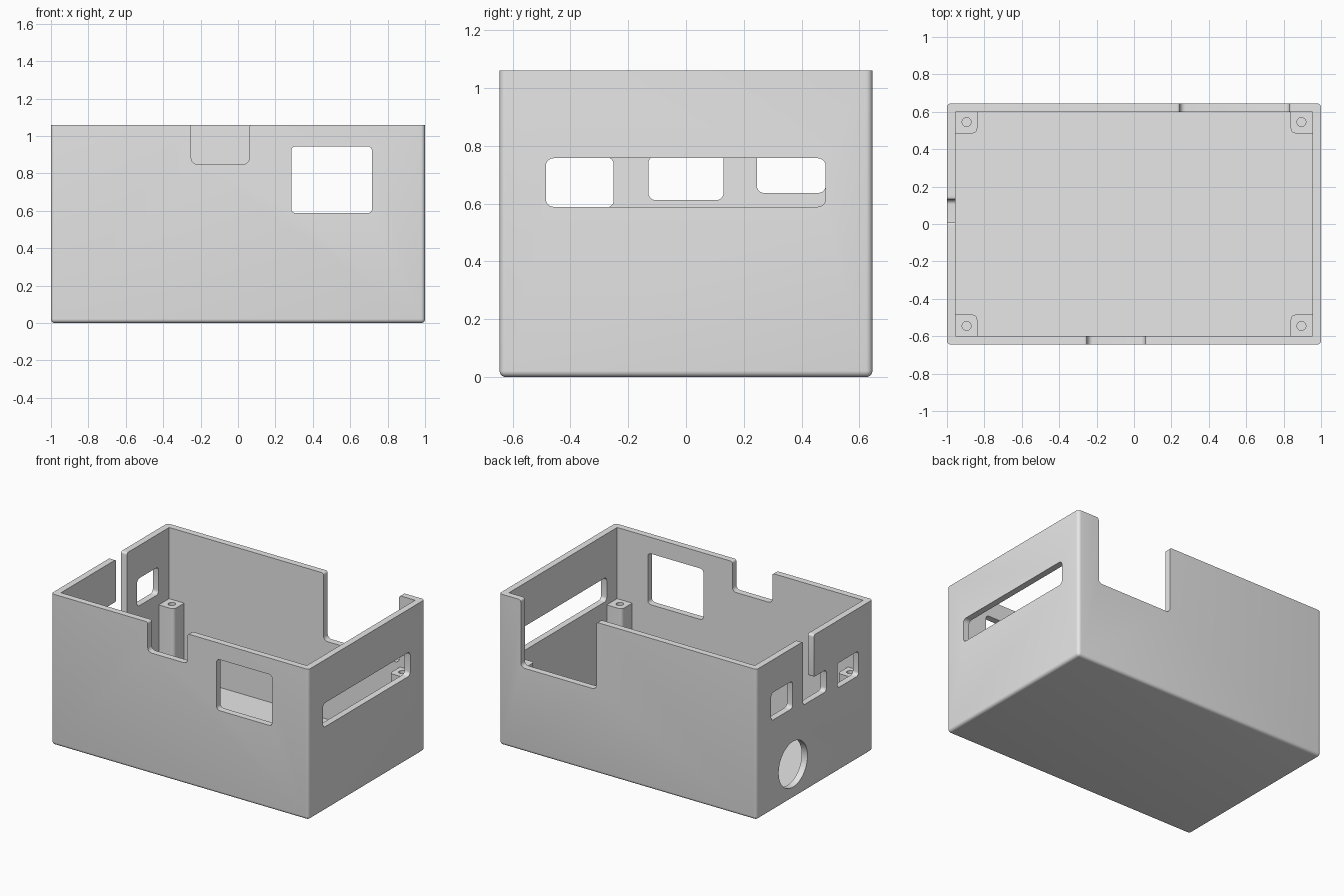
import bpy, bmesh, math
from mathutils import Vector

if "Cube" in bpy.data.objects:
    bpy.data.objects.remove(bpy.data.objects["Cube"])

W, D, H = 1.0, 0.645, 1.06      # half width, half depth, height
T, FLOOR = 0.045, 0.042         # wall and floor thickness
POST_TOP = 0.56

grey = bpy.data.materials.new("grey plastic")
grey.diffuse_color = (0.8, 0.8, 0.8, 1)
grey.use_nodes = True
grey.node_tree.nodes["Principled BSDF"].inputs["Base Color"].default_value = grey.diffuse_color


def finish(name, bm):
    bmesh.ops.recalc_face_normals(bm, faces=bm.faces[:])
    mesh = bpy.data.meshes.new(name)
    bm.to_mesh(mesh)
    bm.free()
    obj = bpy.data.objects.new(name, mesh)
    bpy.context.collection.objects.link(obj)
    mesh.materials.append(grey)
    return obj


def rounded(points, seg=6):
    """Turn (u, v, radius) corners into an outline with filleted corners."""
    out = []
    for i, (u, v, r) in enumerate(points):
        p = Vector((u, v))
        if r == 0:
            out.append(p)
            continue
        a = (Vector(points[i - 1][:2]) - p).normalized()
        b = (Vector(points[(i + 1) % len(points)][:2]) - p).normalized()
        centre = p + (a + b) * r
        for k in range(seg + 1):
            t = math.pi / 2 * k / seg
            out.append(centre - b * r * math.cos(t) - a * r * math.sin(t))
    return out


def prism(name, outline, axis, lo, hi):
    """Extrude an outline along x (u=y, v=z), y (u=x, v=z) or z (u=x, v=y)."""
    place = {"x": lambda p, w: (w, p[0], p[1]),
             "y": lambda p, w: (p[0], w, p[1]),
             "z": lambda p, w: (p[0], p[1], w)}[axis]
    bm = bmesh.new()
    face = bm.faces.new([bm.verts.new(place(p, lo)) for p in outline])
    new = bmesh.ops.extrude_face_region(bm, geom=[face])["geom"]
    shift = Vector(place((0, 0), hi - lo))
    bmesh.ops.translate(bm, vec=shift,
                        verts=[g for g in new if isinstance(g, bmesh.types.BMVert)])
    return finish(name, bm)


def rect(u0, u1, v0, v1, r=0.0):
    return rounded([(u0, v0, r), (u1, v0, r), (u1, v1, r), (u0, v1, r)])


def notch(u0, u1, v, r=0.03, lip=0.015):
    """Opening through the rim: rounded floor corners and softened lips."""
    return rounded([(u0, v, r), (u1, v, r), (u1, H, lip), (u1 + 0.04, H, 0),
                    (u1 + 0.04, H + 0.1, 0), (u0 - 0.04, H + 0.1, 0),
                    (u0 - 0.04, H, 0), (u0, H, lip)])


def circle(u, v, r, n):
    return [(u + r * math.cos(2 * math.pi * i / n), v + r * math.sin(2 * math.pi * i / n))
            for i in range(n)]


def cut(obj, cutter):
    mod = obj.modifiers.new("cut", "BOOLEAN")
    mod.operation, mod.solver, mod.object = "DIFFERENCE", "EXACT", cutter
    bpy.context.view_layer.objects.active = obj
    bpy.ops.object.modifier_apply(modifier=mod.name)
    bpy.data.objects.remove(cutter, do_unlink=True)


def smooth(obj):
    bpy.ops.object.select_all(action="DESELECT")
    obj.select_set(True)
    bpy.context.view_layer.objects.active = obj
    bpy.ops.object.shade_smooth_by_angle(angle=math.radians(30))


# Case body: block with rounded uprights and underside
case = prism("case", rect(-W, W, -D, D), "z", 0, H)
bm = bmesh.new()
bm.from_mesh(case.data)
edges = [e for e in bm.edges if min(v.co.z for v in e.verts) < 0.01]
bmesh.ops.bevel(bm, geom=edges, offset=0.022, segments=5, profile=0.5, affect="EDGES")
bm.to_mesh(case.data)
bm.free()

# Hollow interior
cut(case, prism("cavity", rect(-W + T, W - T, -D + T, D - T), "z", FLOOR, H + 0.1))

# Front wall: rim notch and window
front = ("y", -D - 0.1, -D + 0.1)
cut(case, prism("front_notch", notch(-0.25, 0.06, 0.85), *front))
cut(case, prism("front_window", rect(0.285, 0.717, 0.587, 0.945, 0.025), *front))

# Back wall: wide rim notch
cut(case, prism("back_notch", notch(0.245, 0.832, 0.587), "y", D - 0.1, D + 0.1))

# Right wall: long slot
cut(case, prism("right_slot", rect(-0.485, 0.483, 0.589, 0.757, 0.027),
                "x", W - 0.1, W + 0.1))

# Left wall: two ports, a stepped cable slot and a round hole
left = ("x", -W - 0.1, -W + 0.1)
cut(case, prism("left_port_back", rect(0.245, 0.483, 0.637, 0.83, 0.025), *left))
cut(case, prism("left_port_front", rect(-0.487, -0.25, 0.587, 0.76, 0.025), *left))
stepped = rounded([(-0.13, 0.612, 0.025), (0.13, 0.612, 0.025), (0.13, H, 0.015),
                   (0.16, H, 0), (0.16, H + 0.1, 0), (-0.02, H + 0.1, 0),
                   (-0.02, H, 0), (0.01, H, 0.015), (0.01, 0.765, 0.01),
                   (-0.13, 0.765, 0.025)])
cut(case, prism("left_stepped_slot", stepped, *left))
cut(case, prism("left_round_hole", circle(0.24, 0.241, 0.16, 48), *left))
smooth(case)

# Four corner screw posts with pilot holes
for sx, side in ((-1, "left"), (1, "right")):
    for sy, end in ((-1, "front"), (1, "back")):
        outline = rounded([(sx * 0.838, sy * 0.485, 0.025), (sx * 0.965, sy * 0.485, 0),
                           (sx * 0.965, sy * 0.61, 0), (sx * 0.838, sy * 0.61, 0)])
        post = prism(f"{end}_{side}_post", outline, "z", FLOOR - 0.01, POST_TOP)
        cut(post, prism("pilot_hole", circle(sx * 0.895, sy * 0.545, 0.024, 24),
                        "z", POST_TOP - 0.2, POST_TOP + 0.1))
        smooth(post)
